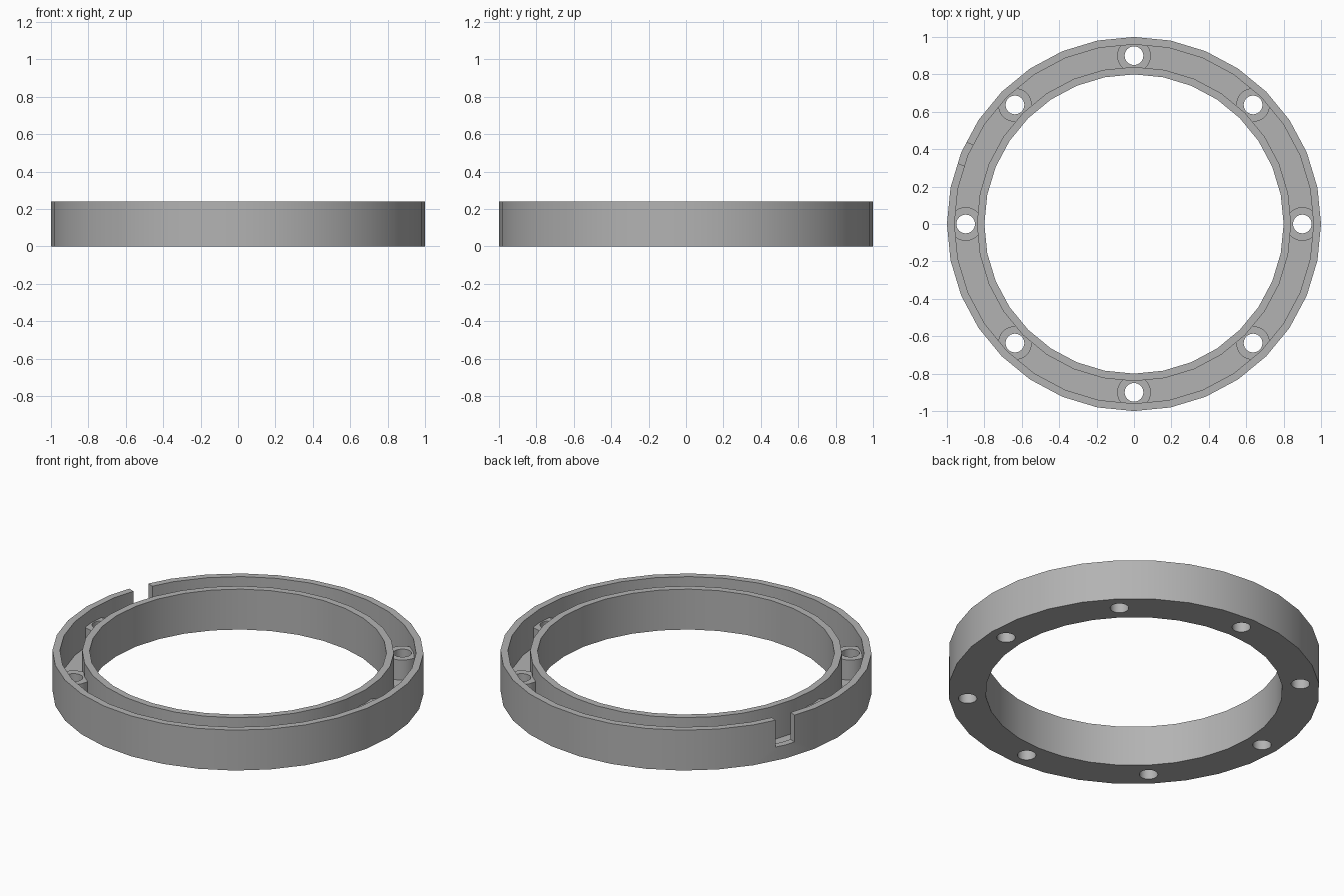
import bpy, bmesh, math
from mathutils import Matrix

if "Cube" in bpy.data.objects:
    bpy.data.objects.remove(bpy.data.objects["Cube"])

SIDES, H = 32, 0.24
FLOOR, BOSS_TOP, SLOT_Z = 0.04, 0.16, 0.08

grey = bpy.data.materials.new("plain grey")
grey.diffuse_color = (0.45, 0.45, 0.45, 1)
grey.use_nodes = True
grey.node_tree.nodes["Principled BSDF"].inputs["Base Color"].default_value = grey.diffuse_color


def make(name, bm):
    bmesh.ops.recalc_face_normals(bm, faces=bm.faces)
    me = bpy.data.meshes.new(name)
    bm.to_mesh(me)
    bm.free()
    me.materials.append(grey)
    ob = bpy.data.objects.new(name, me)
    bpy.context.collection.objects.link(ob)
    return ob


def cylinders(name, radius, z0, z1):
    """Eight upright cylinders on the bolt circle."""
    bm = bmesh.new()
    for i in range(8):
        a = i * math.pi / 4
        bmesh.ops.create_cone(bm, cap_ends=True, segments=32, radius1=radius,
                              radius2=radius, depth=z1 - z0,
                              matrix=Matrix.Translation((0.9 * math.cos(a), 0.9 * math.sin(a), (z0 + z1) / 2)))
    return make(name, bm)


def boolean(target, tool, operation):
    mod = target.modifiers.new(tool.name, 'BOOLEAN')
    mod.object, mod.operation, mod.solver = tool, operation, 'EXACT'
    bpy.context.view_layer.objects.active = target
    bpy.ops.object.modifier_apply(modifier=mod.name)
    bpy.data.objects.remove(tool)


# Ring with an open channel, swept from its cross-section
profile = [(0.8, 0), (1, 0), (1, H), (0.96, H), (0.96, FLOOR), (0.84, FLOOR), (0.84, H), (0.8, H)]
bm = bmesh.new()
rings = []
for i in range(SIDES):
    a = 2 * math.pi * i / SIDES
    rings.append([bm.verts.new((r * math.cos(a), r * math.sin(a), z)) for r, z in profile])
n = len(profile)
for i in range(SIDES):
    p, q = rings[i], rings[(i + 1) % SIDES]
    for k in range(n):
        bm.faces.new((p[k], q[k], q[(k + 1) % n], p[(k + 1) % n]))
ring = make("channel_ring", bm)

# Screw bosses standing in the channel, then their through holes
boolean(ring, cylinders("bosses", 0.09, 0.02, BOSS_TOP), 'UNION')
boolean(ring, cylinders("screw_holes", 0.05, -0.1, 0.4), 'DIFFERENCE')

# Cable slot through the outer wall
bm = bmesh.new()
bmesh.ops.create_cube(bm, size=1, matrix=Matrix.Rotation(math.radians(157.5), 4, 'Z')
                      @ Matrix.Translation((1.0, 0, SLOT_Z + 0.2))
                      @ Matrix.Diagonal((0.16, 0.12, 0.4, 1)))
boolean(ring, make("cable_slot", bm), 'DIFFERENCE')

# Smooth round walls, sharp rims
ring.select_set(True)
bpy.context.view_layer.objects.active = ring
bpy.ops.object.shade_smooth_by_angle(angle=math.radians(30))
